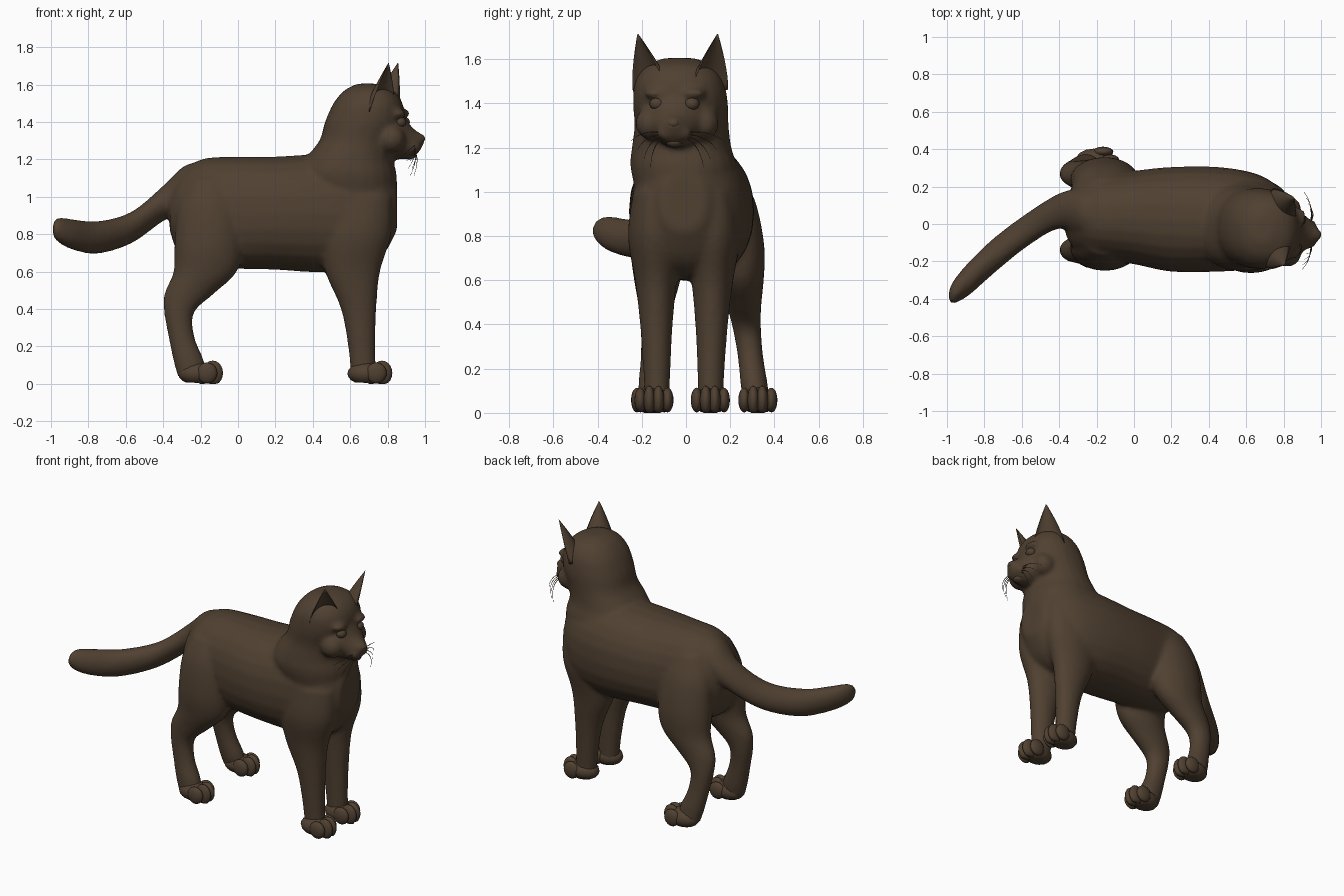
import bpy, bmesh, math
from mathutils import Vector

if "Cube" in bpy.data.objects:
    bpy.data.objects.remove(bpy.data.objects["Cube"], do_unlink=True)

fur = bpy.data.materials.new("dark brown fur")
fur.use_nodes = True
FUR = (0.08, 0.052, 0.031, 1)
fur.diffuse_color = FUR
bsdf = next(n for n in fur.node_tree.nodes if n.type == "BSDF_PRINCIPLED")
bsdf.inputs["Base Color"].default_value = FUR
bsdf.inputs["Roughness"].default_value = 0.8


def finish(name, bm):
    """Turn a bmesh into a smooth, coloured object."""
    bmesh.ops.recalc_face_normals(bm, faces=bm.faces)
    for face in bm.faces:
        face.smooth = True
    mesh = bpy.data.meshes.new(name)
    bm.to_mesh(mesh)
    bm.free()
    mesh.materials.append(fur)
    obj = bpy.data.objects.new(name, mesh)
    bpy.context.collection.objects.link(obj)
    return obj


def skin(bm, loops):
    """Bridge a list of point loops and close both ends."""
    rings = [[bm.verts.new(p) for p in loop] for loop in loops]
    count = len(rings[0])
    for a, b in zip(rings, rings[1:]):
        for i in range(count):
            j = (i + 1) % count
            bm.faces.new((a[i], a[j], b[j], b[i]))
    bm.faces.new(rings[0])
    bm.faces.new(rings[-1])


def refine(rows, steps=4):
    """Catmull-Rom interpolation between the rows of a profile."""
    out = []
    for i in range(len(rows) - 1):
        quad = (rows[max(i - 1, 0)], rows[i], rows[i + 1], rows[min(i + 2, len(rows) - 1)])
        for s in range(steps):
            t = s / steps
            out.append([b + t / 2 * (c - a + t * (2*a - 5*b + 4*c - d + t * (3*(b - c) + d - a)))
                        for a, b, c, d in zip(*quad)])
    return out + [rows[-1]]


def loft(bm, axis, rows, power=0.9, sides=24):
    """Rows hold: station, low and high of one direction, centre and half width in y."""
    loops = []
    for t, low, high, yc, hw in refine(rows):
        loop = []
        for k in range(sides):
            ang = math.tau * k / sides
            c, s = (math.copysign(abs(f(ang)) ** power, f(ang)) for f in (math.cos, math.sin))
            u = (low + high) / 2 + s * (high - low) / 2
            y = yc + c * hw
            loop.append((t, y, u) if axis == "x" else (u, y, t))
        loops.append(loop)
    skin(bm, loops)


def blob(bm, centre, radii):
    made = bmesh.ops.create_uvsphere(bm, u_segments=16, v_segments=10, radius=1)["verts"]
    for v in made:
        v.co = Vector(c + r * p for c, r, p in zip(centre, radii, v.co))


body = bmesh.new()

# Torso, from rump to chest
loft(body, "x", [
    (-.365, .82, 1.0, .04, .10), (-.31, .68, 1.11, .04, .18), (-.2, .63, 1.2, .04, .225),
    (0, .615, 1.215, .035, .25), (.2, .61, 1.215, .025, .28), (.45, .595, 1.23, .025, .28),
    (.65, .61, 1.23, .015, .255), (.77, .68, 1.2, 0, .2), (.85, .82, 1.08, -.01, .1)])

# Neck and skull
loft(body, "z", [
    (.9, .45, .83, 0, .2), (1.1, .33, .85, -.01, .24), (1.2, .36, .83, -.02, .225),
    (1.3, .435, .84, -.02, .213), (1.4, .465, .885, -.025, .215), (1.5, .51, .88, -.03, .2),
    (1.57, .57, .83, -.03, .15), (1.605, .64, .74, -.03, .07)])

# Face and muzzle
loft(body, "x", [
    (.79, 1.2, 1.51, -.035, .15), (.87, 1.2, 1.46, -.042, .12), (.92, 1.205, 1.385, -.048, .09),
    (.965, 1.235, 1.345, -.054, .055), (.995, 1.285, 1.335, -.058, .025)], 1)
for side in (-1, 1):
    blob(body, (.935, -.052 + side * .038, 1.265), (.045, .042, .035))
    blob(body, (.865 + side * .012, -.05 + side * .085, 1.445), (.045, .055, .025))
    blob(body, (.82, -.04 + side * .12, 1.31), (.075, .07, .075))

# Tail
loft(body, "x", [
    (-.99, .79, .86, -.385, .03), (-.96, .755, .89, -.36, .065), (-.88, .715, .88, -.29, .09),
    (-.75, .695, .87, -.17, .095), (-.57, .75, .92, -.03, .09), (-.4, .87, 1.06, .07, .095),
    (-.28, .93, 1.17, .06, .13), (-.15, 1.0, 1.19, .05, .14)], 1)

# Legs: station, back and front in x, half width in y
FRONT = [(.03, .605, .74, .055), (.2, .588, .735, .062), (.4, .55, .74, .074), (.6, .465, .76, .095),
         (.8, .43, .82, .125), (1.0, .46, .82, .1)]
REAR = [(.03, -.32, -.17, .055), (.12, -.345, -.18, .062), (.25, -.372, -.232, .058),
        (.38, -.395, -.235, .064), (.48, -.395, -.13, .078), (.6, -.345, -.005, .105),
        (.75, -.34, .03, .128), (.95, -.32, .02, .115), (1.1, -.25, -.05, .06)]
LEGS = {"front_right": (FRONT, -.13, -.14), "front_left": (FRONT, .11, .125),
        "rear_right": (REAR, -.16, -.11), "rear_left": (REAR, .325, .195)}
for profile, foot_y, hip_y in LEGS.values():
    loft(body, "z", [(z, back, front, foot_y + (hip_y - foot_y) * z, hw)
                     for z, back, front, hw in profile], 1)

# Fuse the parts into one skin
body_obj = finish("body", body)
remesh = body_obj.modifiers.new("fuse", "REMESH")
remesh.mode = "VOXEL"
remesh.voxel_size = 0.014
remesh.use_smooth_shade = True
soften = body_obj.modifiers.new("soften", "SMOOTH")
soften.factor = 0.5
soften.iterations = 8

# Paws with four toes each
for name, (profile, foot_y, _) in LEGS.items():
    x = .69 if profile is FRONT else -.215
    y = foot_y - .015 if name == "front_right" else foot_y
    paw = bmesh.new()
    blob(paw, (x, y, .055), (.105, .078, .062))
    for k in (-1.5, -.5, .5, 1.5):
        inner = abs(k) < 1
        blob(paw, (x + (.08 if inner else .05), y + k * .041, .058), (.055, .027, .066 if inner else .056))
    for v in paw.verts:
        v.co.z = max(v.co.z, 0.006 - 0.006 * (v.co.x > x))
    finish(name + "_paw", paw)

# Ears: hollow crescent sections tapering to a tip
for name, base, tip, facing in (
        ("right_ear", (.755, -.15, 1.46), (.805, -.218, 1.715), (.75, -.66, .1)),
        ("left_ear", (.785, .095, 1.46), (.855, .143, 1.715), (.82, .57, .1))):
    base, tip, facing = Vector(base), Vector(tip), Vector(facing)
    across = facing.cross(tip - base).normalized()
    loops = []
    for step in range(9):
        s = step / 8
        size = 1.02 - s ** 1.3
        loop = []
        for k in range(24):
            ang = math.tau * k / 24
            depth = math.sin(ang)
            depth *= -.6 if depth > 0 else 1
            loop.append(base.lerp(tip, s) + size * (across * math.cos(ang) * .1 + facing * (depth * .1 + .02)))
        loops.append(loop)
    ear = bmesh.new()
    skin(ear, loops)
    finish(name, ear)

# Eyes, set under the brows
for name, side in (("right_eye", -1), ("left_eye", 1)):
    eye = bmesh.new()
    blob(eye, (.875 + side * .01, -.052 + side * .078, 1.398), (.034, .035, .03))
    finish(name, eye)

# Nose and chin
nose = bmesh.new()
blob(nose, (.98, -.057, 1.31), (.02, .028, .02))
finish("nose", nose)
chin = bmesh.new()
blob(chin, (.915, -.052, 1.225), (.04, .04, .025))
finish("chin", chin)

# Whiskers
curve = bpy.data.curves.new("whiskers", "CURVE")
curve.dimensions = "3D"
curve.bevel_depth = 0.0025
curve.bevel_resolution = 1
curve.materials.append(fur)
for side in (-1, 1):
    for k in range(4):
        start = Vector((.945, -.052 + side * .06, 1.27 - .01 * k))
        end = Vector((.9 + .01 * side + .01 * k, -.04 + side * (.21 - .03 * k), 1.23 - .04 * k))
        mid = (start + end) / 2 + Vector((.03, side * .02, .03))
        spline = curve.splines.new("POLY")
        spline.points.add(8)
        for i, point in enumerate(spline.points):
            t = i / 8
            point.co = (*start.lerp(mid, t).lerp(mid.lerp(end, t), t), 1)
            point.radius = 1 - .7 * t
bpy.context.collection.objects.link(bpy.data.objects.new("whiskers", curve))
